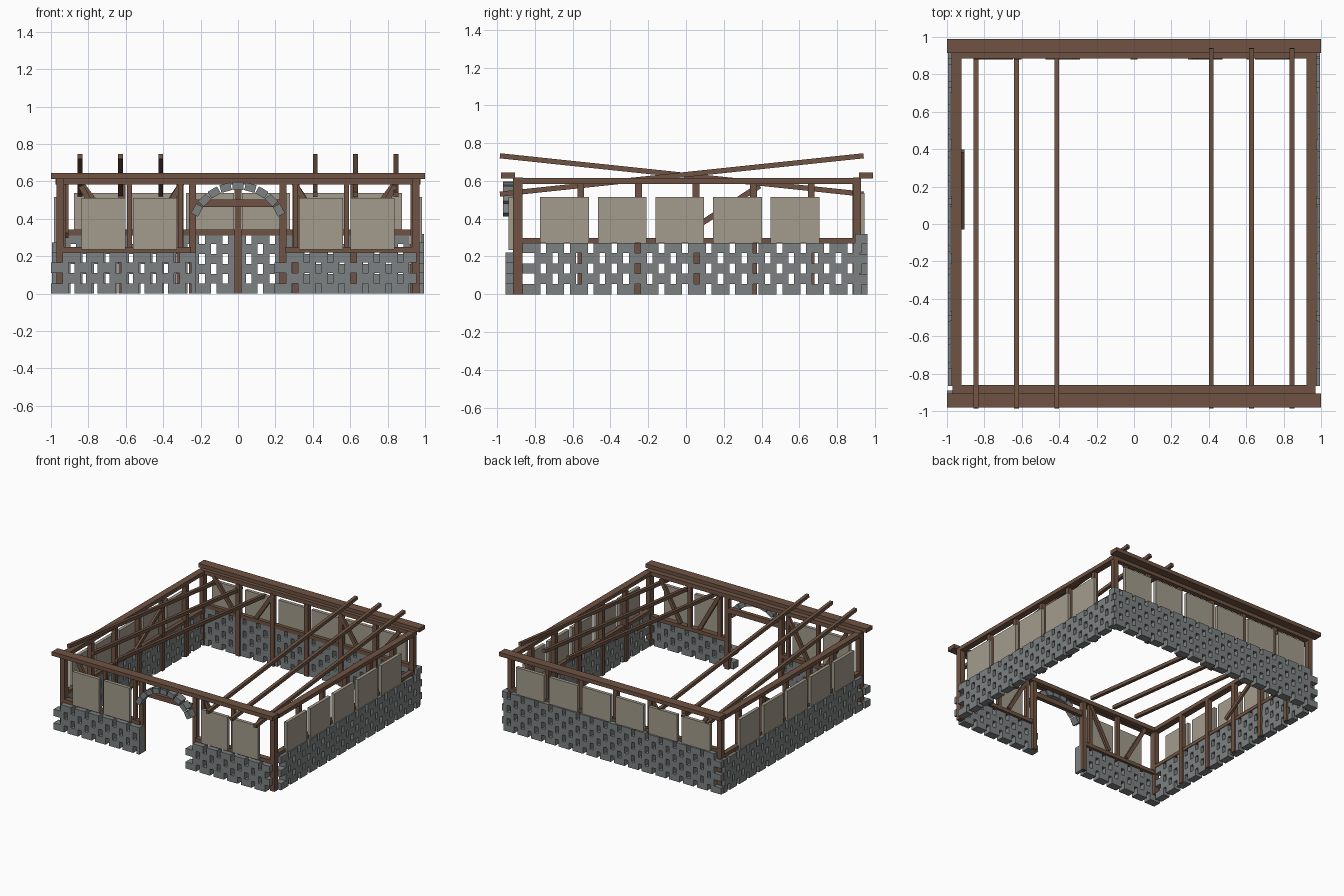
import bpy, bmesh, math
from mathutils import Matrix, Vector

if "Cube" in bpy.data.objects:
    bpy.data.objects.remove(bpy.data.objects["Cube"])


def material(name, rgb):
    m = bpy.data.materials.new(name)
    m.diffuse_color = (*rgb, 1)
    m.use_nodes = True
    m.node_tree.nodes["Principled BSDF"].inputs["Base Color"].default_value = m.diffuse_color
    return m


STONE = material("grey stone", (0.205, 0.22, 0.22))
WOOD = material("brown timber", (0.16, 0.088, 0.056))
PLASTER = material("beige plaster", (0.37, 0.33, 0.265))


def add_box(bm, lo, hi):
    size = [b - a for a, b in zip(lo, hi)]
    mid = [(a + b) / 2 for a, b in zip(lo, hi)]
    bmesh.ops.create_cube(bm, size=1, matrix=Matrix.Translation(mid) @ Matrix.Diagonal((*size, 1)))


def add_bar(bm, a, b, width, depth):
    """Straight bar between two points; width lies along its local x."""
    a, b = Vector(a), Vector(b)
    d = (b - a).normalized()
    side = Vector((1, 0, 0)) if abs(d.x) < 0.01 else Vector((0, 1, 0))
    up = d.cross(side).normalized()
    rot = Matrix((side, up, d)).transposed().to_4x4()
    if rot.determinant() < 0:
        rot = Matrix((-side, up, d)).transposed().to_4x4()
    bmesh.ops.create_cube(bm, size=1, matrix=Matrix.Translation((a + b) / 2) @ rot
                          @ Matrix.Diagonal((width, depth, (b - a).length, 1)))


def finish(bm, name, mat):
    me = bpy.data.meshes.new(name)
    bm.to_mesh(me)
    bm.free()
    me.materials.append(mat)
    ob = bpy.data.objects.new(name, me)
    bpy.context.collection.objects.link(ob)
    return ob


def boxes(name, mat, items):
    bm = bmesh.new()
    for lo, hi in items:
        add_box(bm, lo, hi)
    return finish(bm, name, mat)


def brick_wall(name, axis, start, end, near, far, rows, height, pitch=0.125, gap=0.03):
    """Running-bond wall with open vertical joints, along x (axis 0) or y (axis 1)."""
    bm = bmesh.new()
    h = height / rows
    for r in range(rows):
        s = start - (pitch / 2 if r % 2 else 0)
        while s < end - 0.01:
            a, b = max(s, start + (0.025 if r % 2 else 0)), min(s + pitch - gap, end)
            if b - a > 0.015:
                lo, hi = (a, near, r * h), (b, far, (r + 1) * h)
                if axis:
                    lo, hi = (near, a, r * h), (far, b, (r + 1) * h)
                add_box(bm, lo, hi)
            s += pitch
    return finish(bm, name, STONE)


# Stone base walls
brick_wall("front_wall_left", 0, -1.0, -0.225, -0.955, -0.89, 4, 0.22)
brick_wall("front_wall_right", 0, 0.195, 0.955, -0.955, -0.89, 4, 0.22)
brick_wall("back_wall", 0, -0.99, 0.995, 0.895, 0.96, 6, 0.318)
brick_wall("left_wall", 1, -0.865, 0.93, -0.995, -0.935, 5, 0.272)
brick_wall("right_wall", 1, -0.865, 0.93, 0.935, 0.995, 5, 0.272)

# Stone arch over the doorway
bm = bmesh.new()
for i in range(9):
    t = math.radians(-61 + i * 122 / 8)
    m = (Matrix.Translation((0.25 * math.sin(t), -0.935, 0.325 + 0.25 * math.cos(t)))
         @ Matrix.Rotation(t, 4, 'Y') @ Matrix.Diagonal((0.058, 0.065, 0.042, 1)))
    bmesh.ops.create_cube(bm, size=1, matrix=m)
finish(bm, "door_arch", STONE)

# Top plates: outer beams lie above a lower ring
boxes("top_beams", WOOD, [
    ((-1, -0.98, 0.613), (1, -0.905, 0.645)),
    ((-1, 0.915, 0.99, )[:2] + (0.613,), (1, 0.99, 0.645)),
])
boxes("lower_ring", WOOD, [
    ((-0.96, -0.905, 0.584), (0.97, -0.862, 0.617)),
    ((-0.96, 0.885, 0.584), (0.97, 0.925, 0.617)),
    ((-0.975, -0.865, 0.584), (-0.922, 0.92, 0.615)),
    ((0.922, -0.865, 0.584), (0.975, 0.92, 0.615)),
])

# Corner and door posts
boxes("corner_posts", WOOD, [
    ((-0.97, -0.915, 0.05), (-0.93, -0.865, 0.615)),
    ((0.93, -0.915, 0), (0.97, -0.865, 0.615)),
    ((-0.97, 0.885, 0), (-0.93, 0.925, 0.615)),
    ((0.93, 0.885, 0), (0.97, 0.925, 0.615)),
])
boxes("door_frame", WOOD, [
    ((-0.262, -0.905, 0), (-0.225, -0.865, 0.6)),
    ((0.222, -0.905, 0), (0.258, -0.865, 0.6)),
    ((-0.23, -0.9, 0.462), (0.23, -0.868, 0.502)),
])

# Sills on top of the stone
boxes("sills", WOOD, [
    ((-0.94, -0.915, 0.22), (-0.25, -0.87, 0.25)),
    ((0.25, -0.915, 0.22), (0.94, -0.87, 0.25)),
    ((-0.94, 0.89, 0.31), (0.94, 0.925, 0.342)),
    ((-0.97, -0.87, 0.27), (-0.93, 0.9, 0.298)),
    ((0.93, -0.87, 0.27), (0.97, 0.9, 0.298)),
])

# Wall studs
SIDE_STUDS = [-0.557 + 0.305 * i for i in range(5)]
studs = []
for y in SIDE_STUDS:
    for x in (-0.94, 0.94):
        studs.append(((x - 0.018, y - 0.018, 0), (x + 0.018, y + 0.018, 0.59)))
for i in range(-2, 3):
    studs.append(((i * 0.31 - 0.018, 0.88, 0), (i * 0.31 + 0.018, 0.915, 0.59)))
for x in (-0.58, -0.308, 0.308, 0.58):
    studs.append(((x - 0.014, -0.9, 0.24), (x + 0.014, -0.87, 0.59)))
boxes("studs", WOOD, studs)

# Plaster infill panels
panels = []
for i in range(5):
    y = -0.6425 + 0.305 * i
    for s in (-1, 1):
        a, b = sorted((s * 0.958, s * 0.985))
        panels.append(((a, y - 0.129, 0.272), (b, y + 0.129, 0.516)))
for i in range(6):
    x = -0.75 + 0.3 * i
    panels.append(((x - 0.128, 0.918, 0.315), (x + 0.128, 0.945, 0.537)))
for x in (-0.72, -0.443, 0.443, 0.72):
    panels.append(((x - 0.118, -0.94, 0.235), (x + 0.118, -0.913, 0.512)))
boxes("plaster_panels", PLASTER, panels)

# Diagonal braces on the inner faces of the walls
bm = bmesh.new()
for s in (-1, 1):
    add_bar(bm, (s * 0.66, 0.89, 0.35), (s * 0.84, 0.89, 0.59), 0.02, 0.03)
    add_bar(bm, (s * 0.46, 0.89, 0.35), (s * 0.30, 0.89, 0.59), 0.02, 0.03)
    add_bar(bm, (s * 0.66, -0.875, 0.26), (s * 0.84, -0.875, 0.575), 0.02, 0.03)
    add_bar(bm, (s * 0.49, -0.875, 0.26), (s * 0.31, -0.875, 0.575), 0.02, 0.03)
add_bar(bm, (-0.914, -0.02, 0.31), (-0.914, 0.39, 0.575), 0.018, 0.03)
finish(bm, "braces", WOOD)

# Sloping rafters: left set falls to the back, right set falls to the front
bm = bmesh.new()
for x in (0.413, 0.628, 0.844):
    add_bar(bm, (-x, -0.985, 0.733), (-x, 0.94, 0.53), 0.026, 0.027)
    add_bar(bm, (x, -0.985, 0.53), (x, 0.94, 0.733), 0.026, 0.027)
finish(bm, "rafters", WOOD)
